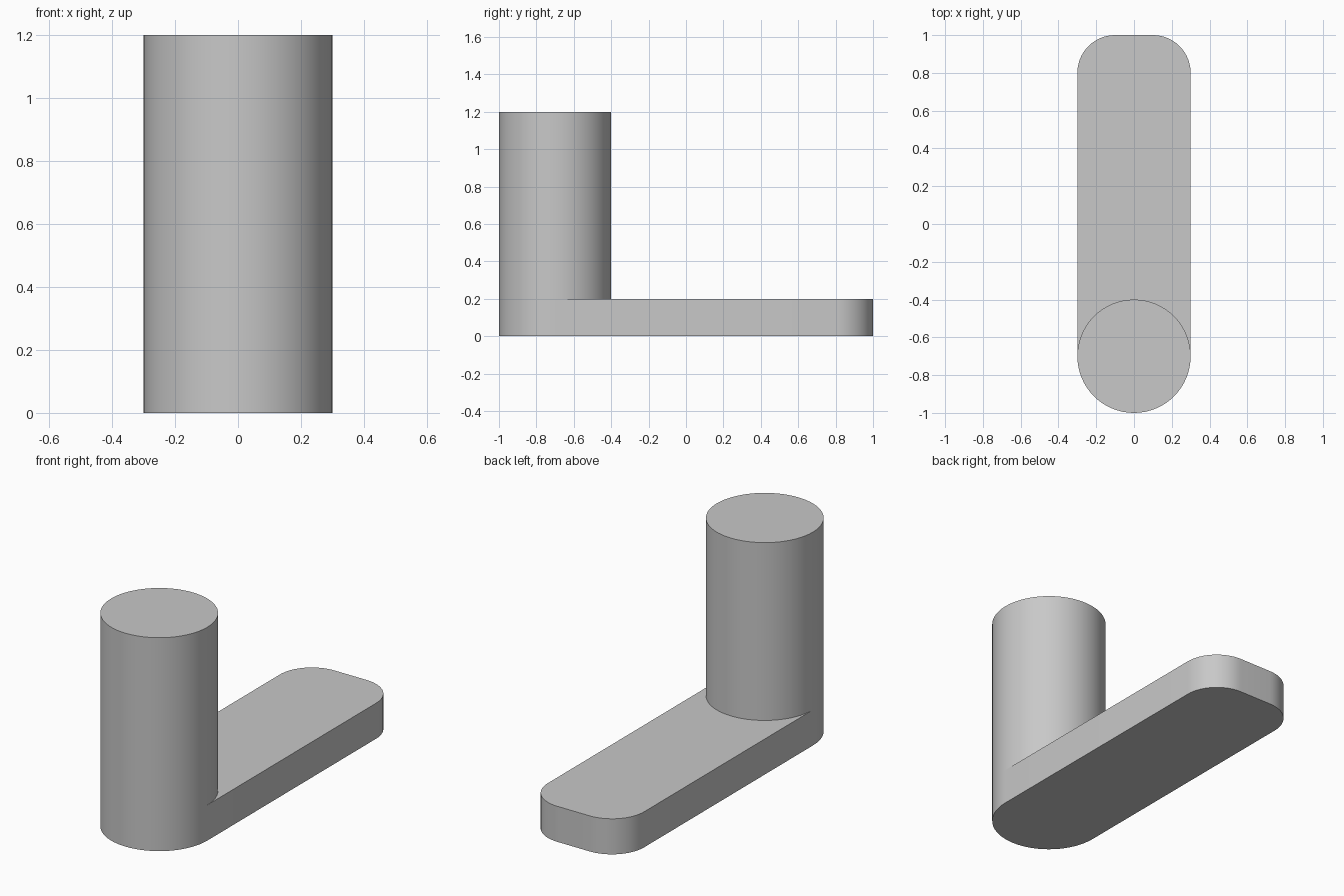
import bpy
import bmesh
from math import cos, sin, pi

cube = bpy.data.objects.get("Cube")
if cube:
    bpy.data.objects.remove(cube, do_unlink=True)

grey = bpy.data.materials.new("plain_grey")
grey.use_nodes = True
colour = (0.58, 0.58, 0.58, 1)
grey.diffuse_color = colour
grey.node_tree.nodes["Principled BSDF"].inputs["Base Color"].default_value = colour


def arc(cx, cy, radius, start, end, steps):
    """Points along an arc, angles in half turns."""
    angles = [pi * (start + (end - start) * i / steps) for i in range(steps + 1)]
    return [(cx + radius * cos(a), cy + radius * sin(a)) for a in angles]


def extrude_outline(name, outline, bottom, top):
    """Solid prism from a closed outline."""
    bm = bmesh.new()
    base = bm.faces.new([bm.verts.new((x, y, bottom)) for x, y in outline])
    moved = bmesh.ops.extrude_face_region(bm, geom=[base], use_keep_orig=True)["geom"]
    verts = [v for v in moved if isinstance(v, bmesh.types.BMVert)]
    bmesh.ops.translate(bm, verts=verts, vec=(0, 0, top - bottom))
    bmesh.ops.recalc_face_normals(bm, faces=bm.faces)
    mesh = bpy.data.meshes.new(name)
    bm.to_mesh(mesh)
    bm.free()
    mesh.materials.append(grey)
    obj = bpy.data.objects.new(name, mesh)
    bpy.context.collection.objects.link(obj)
    bpy.ops.object.select_all(action="DESELECT")
    obj.select_set(True)
    bpy.context.view_layer.objects.active = obj
    bpy.ops.object.shade_smooth_by_angle(angle=pi / 6)
    return obj


# Flat arm: round front end, rounded back corners
front_end = arc(0, -0.7, 0.3, 1, 2, 32)
back_left = arc(0.1, 0.8, 0.2, 0, 0.5, 16)
back_right = arc(-0.1, 0.8, 0.2, 0.5, 1, 16)
extrude_outline("base_arm", front_end + back_left + back_right, 0, 0.2)

# Upright post standing on the round end
extrude_outline("post", arc(0, -0.7, 0.3, 0, 2, 64)[:-1], 0.2, 1.2)
